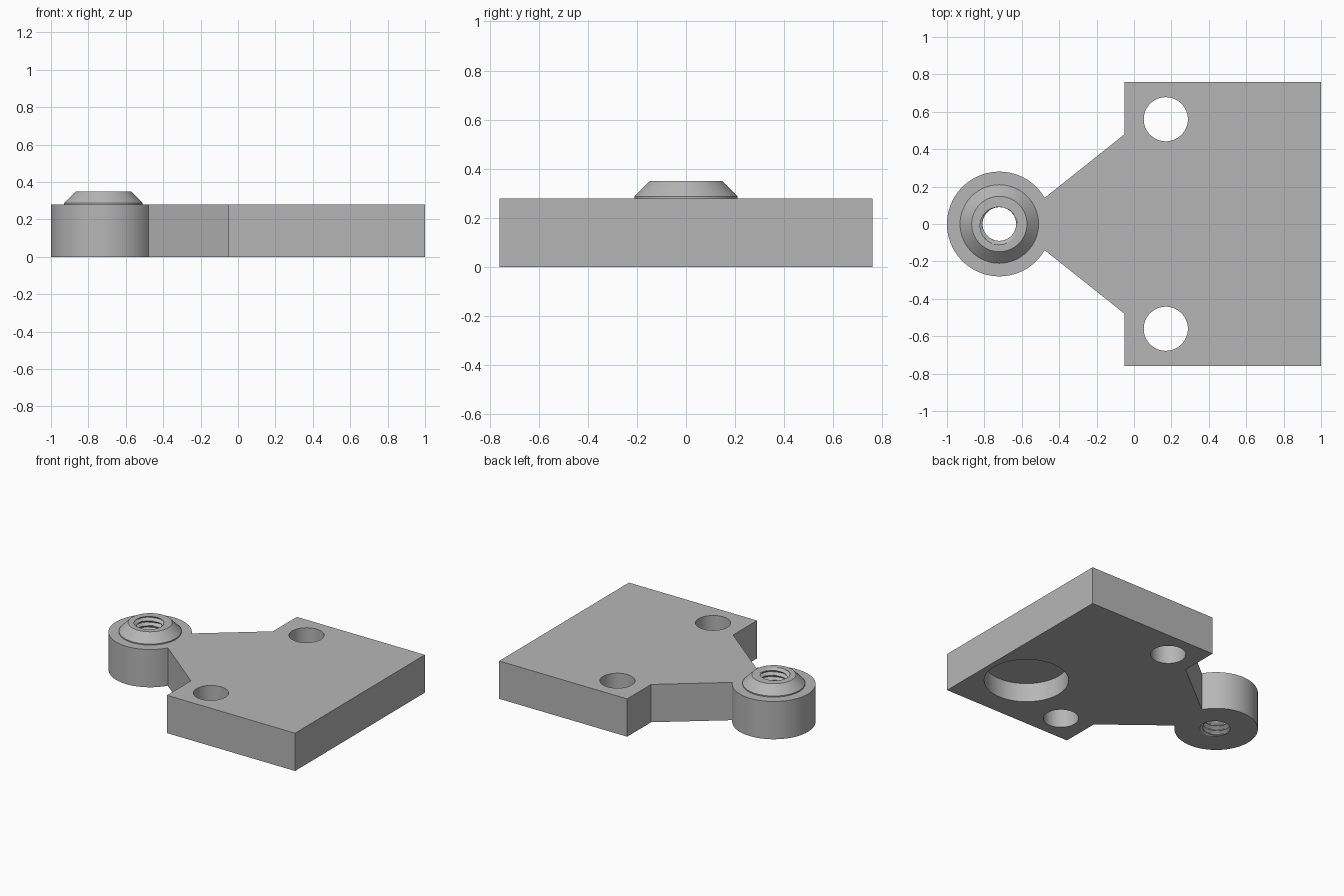
import bpy, bmesh, math

if "Cube" in bpy.data.objects:
    bpy.data.objects.remove(bpy.data.objects["Cube"])

T = 0.28                 # plate thickness
BX, BR = -0.72, 0.28     # boss centre x and radius

grey = bpy.data.materials.new("mid_grey")
grey.diffuse_color = (0.47, 0.47, 0.47, 1)
grey.use_nodes = True
grey.node_tree.nodes["Principled BSDF"].inputs["Base Color"].default_value = grey.diffuse_color


def make(name, bm):
    bmesh.ops.recalc_face_normals(bm, faces=bm.faces)
    me = bpy.data.meshes.new(name)
    bm.to_mesh(me)
    bm.free()
    ob = bpy.data.objects.new(name, me)
    bpy.context.collection.objects.link(ob)
    me.materials.append(grey)
    return ob


def loft(name, rings):
    """Closed solid skinned through rings that share a point count."""
    bm = bmesh.new()
    loops = [[bm.verts.new(p) for p in ring] for ring in rings]
    n = len(loops[0])
    for a, b in zip(loops, loops[1:]):
        for i in range(n):
            j = (i + 1) % n
            bm.faces.new((a[i], a[j], b[j], b[i]))
    bm.faces.new(loops[0][::-1])
    bm.faces.new(loops[-1])
    return make(name, bm)


def circle(x, y, z, r, n=64):
    return [(x + r * math.cos(2 * math.pi * i / n),
             y + r * math.sin(2 * math.pi * i / n), z) for i in range(n)]


def combine(target, tool, op):
    tool.hide_render = True
    mod = target.modifiers.new(tool.name, 'BOOLEAN')
    mod.operation, mod.solver, mod.object = op, 'EXACT', tool
    bpy.context.view_layer.objects.active = target
    bpy.ops.object.modifier_apply(modifier=mod.name)
    bpy.data.objects.remove(tool)


# Plate outline: square body, tapered neck, round boss
outline = [(-0.05, -0.48), (-0.05, -0.76), (1, -0.76),
           (1, 0.76), (-0.05, 0.76), (-0.05, 0.48)]
start = math.asin(0.14 / BR)
steps = 56
for i in range(steps + 1):
    a = start + (2 * math.pi - 2 * start) * i / steps
    outline.append((BX + BR * math.cos(a), BR * math.sin(a)))
plate = loft("mounting_plate", [[(x, y, z) for x, y in outline] for z in (0, T)])

# Conical collar on the boss
collar = loft("collar", [circle(BX, 0, z, r) for z, r in
                         ((0.15, 0.21), (T + 0.008, 0.21), (0.35, 0.148))])
combine(plate, collar, 'UNION')

# Two through holes and the blind pocket underneath
for s in (-1, 1):
    hole = loft("hole_cutter", [circle(0.17, s * 0.56, z, 0.118) for z in (-0.1, 0.5)])
    combine(plate, hole, 'DIFFERENCE')
pocket = loft("pocket_cutter", [circle(0.675, -0.32, z, 0.283) for z in (-0.1, 0.14)])
combine(plate, pocket, 'DIFFERENCE')

# Threaded bore: helical rod used as a cutter
pitch, per_turn, n = 0.036, 8, 48
rings = []
for k in range(-6, 88):
    z = k * pitch / per_turn + 0.0007
    ring = []
    for i in range(n):
        phase = (z / pitch - i / n) % 1
        wave = min(1, max(0, abs(phase * 2 - 1) * 1.3 - 0.15))
        a = 2 * math.pi * i / n
        r = 0.09 + 0.022 * wave
        ring.append((BX + r * math.cos(a), r * math.sin(a), z))
    rings.append(ring)
combine(plate, loft("thread_cutter", rings), 'DIFFERENCE')

bpy.ops.object.select_all(action='DESELECT')
plate.select_set(True)
bpy.context.view_layer.objects.active = plate
bpy.ops.object.shade_smooth_by_angle(angle=math.radians(30))
